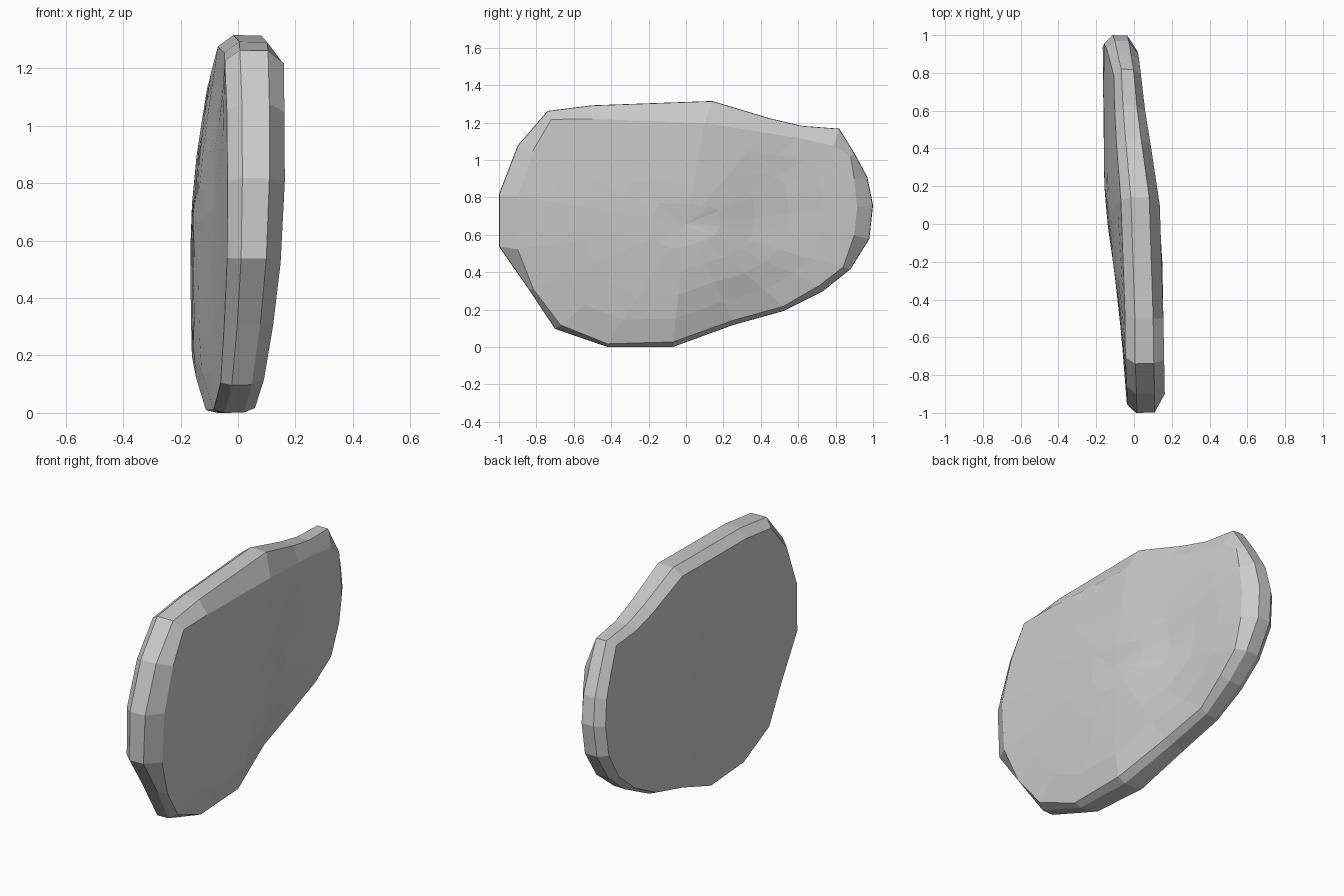
import bpy, bmesh
from math import exp

if "Cube" in bpy.data.objects:
    bpy.data.objects.remove(bpy.data.objects["Cube"])

# Side outline of the slab (y, z), and the matching border of its right face
RIM = [(-1, .82), (-.9, 1.08), (-.74, 1.265), (-.5, 1.295), (.14, 1.318), (.45, 1.225),
       (.62, 1.185), (.82, 1.17), (.9, 1.04), (.97, .91), (1, .76), (.98, .58),
       (.88, .42), (.73, .3), (.52, .195), (.25, .12), (-.07, .003), (-.42, .003),
       (-.7, .1), (-.84, .31), (-1, .54)]
RIGHT = [(-.9, .81), (-.82, 1.05), (-.72, 1.22), (-.5, 1.222), (.1, 1.2), (.42, 1.15),
         (.6, 1.12), (.79, 1.08), (.88, 1.02), (.9, .9), (.915, .75), (.9, .6),
         (.84, .43), (.71, .33), (.52, .22), (.25, .145), (-.07, .03), (-.42, .02),
         (-.67, .12), (-.815, .31), (-.9, .525)]
# Shallow dents in the right face: y, z, radius, depth
DENTS = [(.27, .12, .2, .06), (.52, .24, .2, .04), (.38, .65, .28, .035)]
CY, CZ = 0, .66


def lerp(t, table):
    # piecewise linear lookup
    if t <= table[0][0]:
        return table[0][1]
    for (a, u), (b, v) in zip(table, table[1:]):
        if t <= b:
            return u + (v - u) * (t - a) / (b - a)
    return table[-1][1]


def x_right(y, z):
    base = lerp(y, [(-1, .162), (-.9, .163), (-.2, .15), (.14, .135), (.6, .06), (.85, .03), (1, .01)])
    dent = sum(d * exp(-((y - a) ** 2 + (z - b) ** 2) / r ** 2) for a, b, r, d in DENTS)
    return base - dent - lerp(z, [(.02, .095), (.15, .06), (.3, .04), (.52, .015), (.8, 0)])


def x_left(y, z):
    base = lerp(y, [(-1, -.035), (-.83, -.045), (-.35, -.09), (0, -.14), (.2, -.157), (.93, -.166), (1, -.16)])
    lean = lerp(z, [(.7, 0), (.9, .022), (1.08, .048), (1.3, .085)])
    low = lerp(z, [(0, .03), (.2, 0)])
    return base + lean * lerp(y, [(-.75, .1), (.1, 1)]) + low * lerp(y, [(-.4, 0), (.1, 1)])


def scaled(loop, fy, fz):
    return [(CY + (y - CY) * fy, CZ + (z - CZ) * fz) for y, z in loop]


def mix(f):
    return lambda y, z: x_left(y, z) * (1 - f) + x_right(y, z) * f


# Rings run from the middle of the left face, round the rim, to the right face
left = [(y * .955, CZ + (z - CZ) * (.94 if z > CZ else .985)) for y, z in RIM]
steps = (.2, .4, .6, .8, 1)
rings = [(scaled(left, f, f), x_left) for f in steps]
rings += [(RIM, mix(.25)), (scaled(RIM, .998, .998), mix(.73))]
rings += [(scaled(RIGHT, f, f), x_right) for f in reversed(steps)]

bm = bmesh.new()
verts = [[bm.verts.new((fx(y, z), y, z)) for y, z in loop] for loop, fx in rings]
n = len(RIM)
for a, b in zip(verts, verts[1:]):
    for i in range(n):
        j = (i + 1) % n
        bm.faces.new((a[i], a[j], b[j], b[i]))
# Close both faces with a centre fan
for ring, fx in ((verts[0], x_left), (verts[-1], x_right)):
    c = bm.verts.new((sum(v.co.x for v in ring) / n, CY, CZ))
    for i in range(n):
        bm.faces.new((ring[i], ring[(i + 1) % n], c))
bmesh.ops.recalc_face_normals(bm, faces=bm.faces)

# Stand on the ground
low = min(v.co.z for v in bm.verts)
for v in bm.verts:
    v.co.z -= low

mesh = bpy.data.meshes.new("stone_slab")
bm.to_mesh(mesh)
bm.free()
bpy.context.collection.objects.link(bpy.data.objects.new("stone_slab", mesh))
